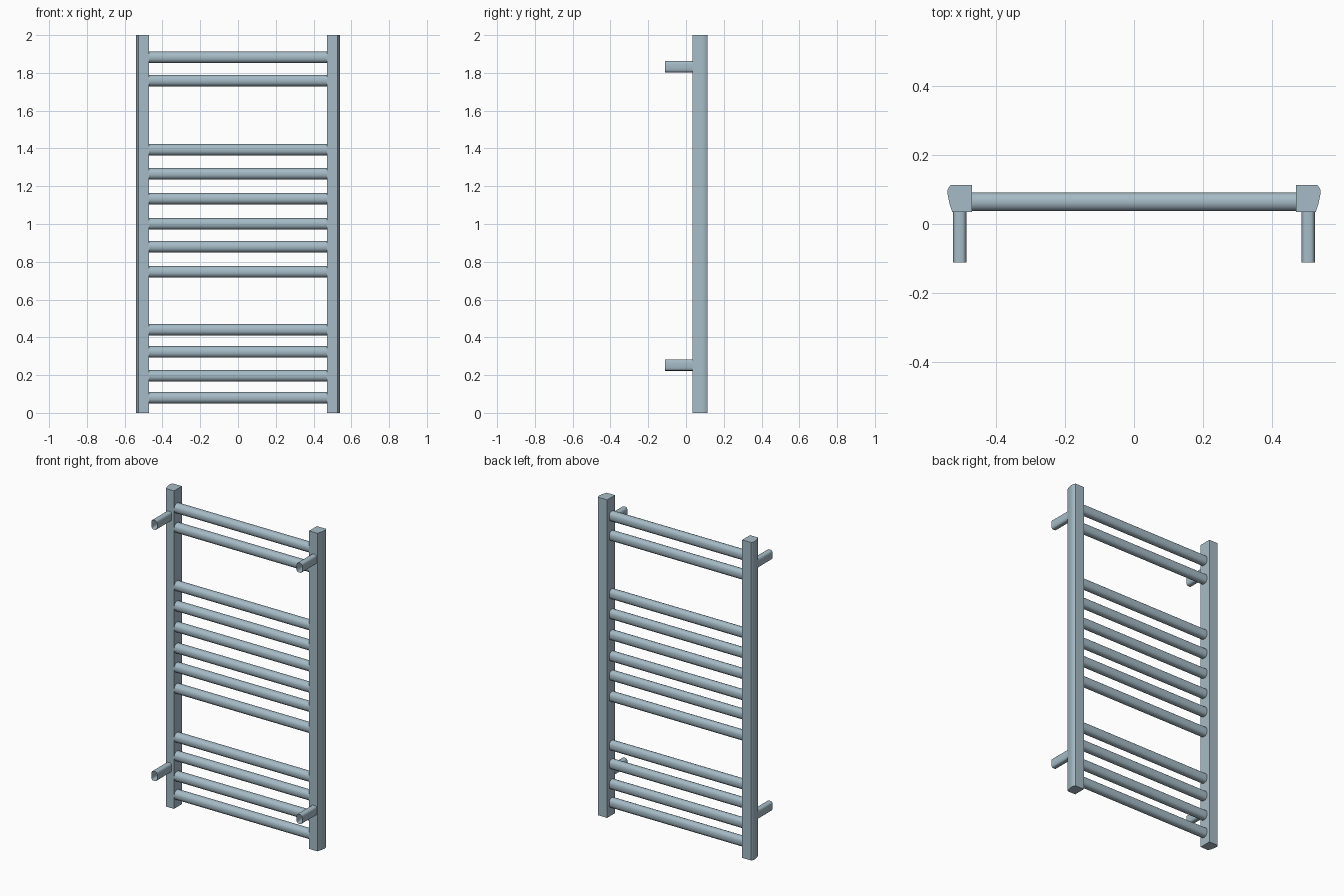
import bpy, bmesh, math
from mathutils import Vector

cube = bpy.data.objects.get("Cube")
if cube:
    bpy.data.objects.remove(cube, do_unlink=True)

steel = bpy.data.materials.new("blue_grey_metal")
steel.use_nodes = True
COLOUR = (0.38, 0.50, 0.57, 1)
steel.diffuse_color = COLOUR
steel.node_tree.nodes["Principled BSDF"].inputs["Base Color"].default_value = COLOUR


def extrude(name, outline, direction, capped=True, angle=35):
    """Sweep a closed outline of 3D points along a direction."""
    bm = bmesh.new()
    direction = Vector(direction)
    a = [bm.verts.new(p) for p in outline]
    b = [bm.verts.new(Vector(p) + direction) for p in outline]
    n = len(a)
    for i in range(n):
        j = (i + 1) % n
        bm.faces.new((a[i], a[j], b[j], b[i]))
    if capped:
        bm.faces.new(a[::-1])
        bm.faces.new(b)
    bmesh.ops.recalc_face_normals(bm, faces=bm.faces)
    mesh = bpy.data.meshes.new(name)
    bm.to_mesh(mesh)
    bm.free()
    mesh.materials.append(steel)
    obj = bpy.data.objects.new(name, mesh)
    bpy.context.collection.objects.link(obj)
    bpy.ops.object.select_all(action='DESELECT')
    obj.select_set(True)
    bpy.context.view_layer.objects.active = obj
    bpy.ops.object.shade_smooth_by_angle(angle=math.radians(angle))
    return obj


# Upright posts: flat inner side, bowed outer side
POST = [(0.47, 0.035), (0.527, 0.035), (0.535, 0.06), (0.54, 0.085),
        (0.54, 0.1), (0.532, 0.113), (0.47, 0.113)]
# Wall brackets: short open tubes with rounded sides
BRACKET_HEIGHTS = {"lower": 0.253, "upper": 1.833}


def soft_section(half_w, half_h, steps=24, power=0.6):
    for i in range(steps):
        t = math.tau * i / steps
        c, s = math.cos(t), math.sin(t)
        yield (math.copysign(abs(c) ** power, c) * half_w,
               math.copysign(abs(s) ** power, s) * half_h)


for side, sign in (("left", 1), ("right", -1)):
    extrude(f"{side}_post", [(sign * x, y, 0) for x, y in POST], (0, 0, 2))
    for level, z in BRACKET_HEIGHTS.items():
        ring = [(sign * 0.505 + u, -0.112, z + v) for u, v in soft_section(0.0195, 0.03)]
        extrude(f"{side}_{level}_bracket", ring, (0, 0.15, 0), capped=False)

# Cross rails: rounded front, chamfered back
HALF = [(0.037, 0.008), (0.041, 0.018), (0.049, 0.026), (0.06, 0.03),
        (0.077, 0.029), (0.086, 0.022), (0.091, 0.01)]
SECTION = HALF + [(y, -z) for y, z in reversed(HALF)]
RAIL_HEIGHTS = [0.08, 0.196, 0.323, 0.44, 0.747, 0.88, 1.001,
                1.134, 1.266, 1.393, 1.759, 1.882]
for i, height in enumerate(RAIL_HEIGHTS, 1):
    extrude(f"cross_rail_{i}", [(-0.471, y, height + z) for y, z in SECTION], (0.942, 0, 0))
